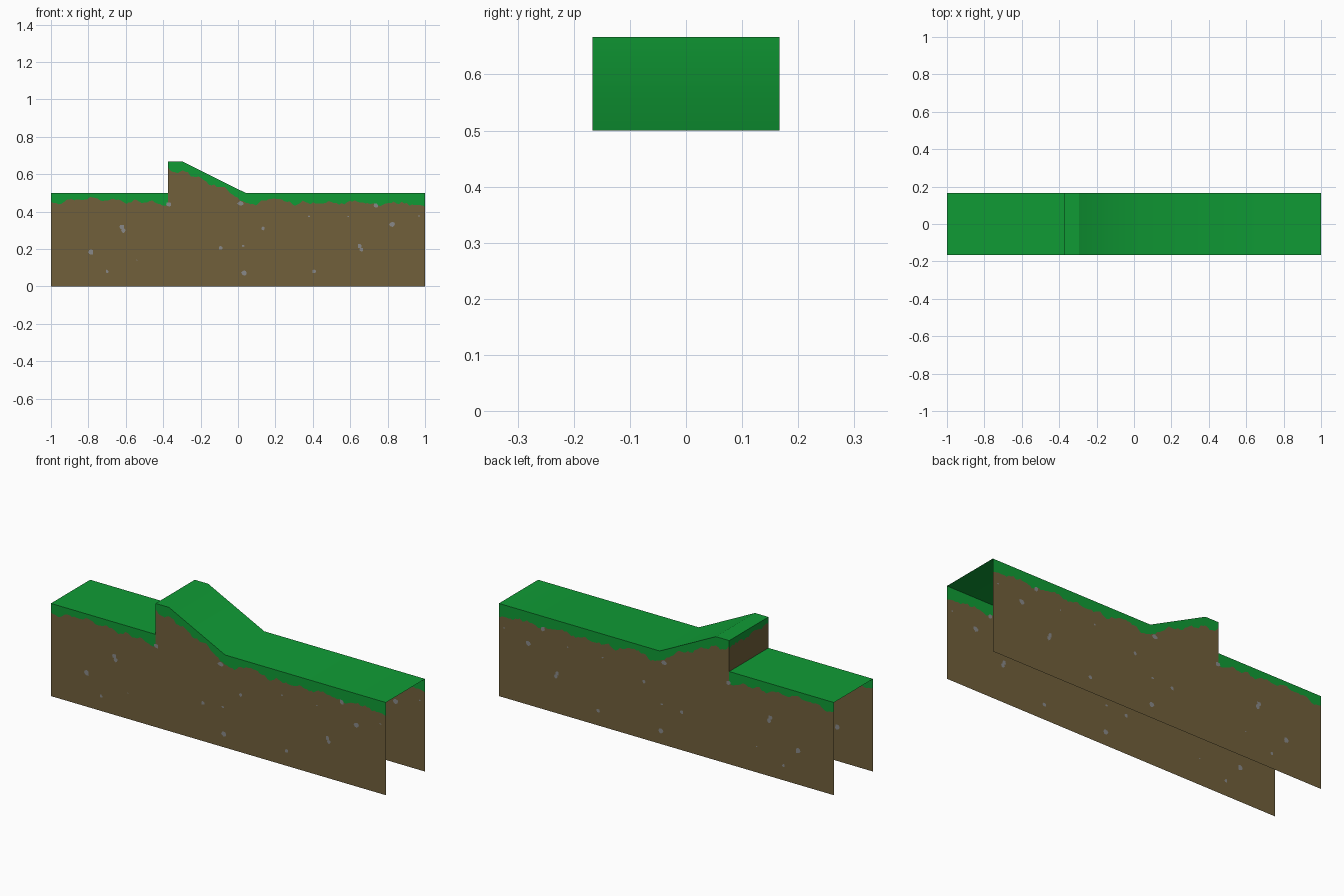
import bpy, bmesh, math, random

if "Cube" in bpy.data.objects:
    bpy.data.objects.remove(bpy.data.objects["Cube"])
random.seed(4)

HALF = 0.167                                   # half depth in y
STEP_X, TOP_X, FOOT_X = -0.375, -0.295, 0.04
LOW, HIGH = 0.5, 0.667


def mat(name, rgb):
    m = bpy.data.materials.new(name)
    m.diffuse_color = (*rgb, 1)
    m.use_nodes = True
    m.node_tree.nodes["Principled BSDF"].inputs["Base Color"].default_value = m.diffuse_color
    return m


EARTH = mat("earth brown", (0.165, 0.117, 0.044))
GRASS = mat("grass green", (0.005, 0.33, 0.036))
STONE = mat("stone grey", (0.25, 0.25, 0.25))


def finish(bm, name, mats):
    me = bpy.data.meshes.new(name)
    bm.to_mesh(me)
    bm.free()
    for m in mats:
        me.materials.append(m)
    ob = bpy.data.objects.new(name, me)
    bpy.context.collection.objects.link(ob)
    return ob


def lerp(pts, x):
    for (x0, z0), (x1, z1) in zip(pts, pts[1:]):
        if x <= x1 + 1e-9:
            return z0 + (z1 - z0) * (x - x0) / (x1 - x0)
    return pts[-1][1]


def columns(pts, breaks, spacing):
    """Stations along a strip, including every profile corner, with a ragged edge height."""
    xs = []
    for a, b in zip(breaks, breaks[1:]):
        n = max(1, round((b - a) / spacing))
        xs += [a + (b - a) * i / n for i in range(n)]
    xs.append(breaks[-1])
    return [(x, lerp(pts, x) + random.uniform(-0.007, 0.007)) for x in xs]


def banded_wall(bm, cols, bottom, top, place, flip):
    """Wall of columns: earth below the ragged edge, grass above it."""
    rows = [[bm.verts.new(place(u, z)) for z in (bottom, e, lerp(top, u))] for u, e in cols]
    for a, b in zip(rows, rows[1:]):
        for k in (0, 1):
            q = [a[k], b[k], b[k + 1], a[k + 1]]
            f = bm.faces.new(q[::-1] if flip else q)
            f.material_index = k


# Ground outline and the lower edge of the grass, left and right of the step
left_top = [(-1, LOW), (STEP_X, LOW)]
right_top = [(STEP_X, HIGH), (TOP_X, HIGH), (FOOT_X, LOW), (1, LOW)]
left_edge = [(-1, .455), (-.96, .443), (-.9, .462), (-.78, .472), (-.7, .455), (-.65, .468),
             (-.6, .445), (-.55, .46), (-.5, .443), (-.46, .455), (-.4, .432), (STEP_X, .44)]
right_edge = [(STEP_X, .635), (-.33, .605), (-.29, .622), (-.25, .59), (-.2, .585), (-.15, .54),
              (-.08, .535), (-.04, .5), (0, .475), (.04, .442), (.08, .433), (.13, .455),
              (.22, .472), (.3, .437), (.35, .456), (.4, .442), (.5, .456), (.55, .437),
              (.6, .455), (.68, .45), (.75, .432), (.8, .45), (.88, .446), (.92, .432), (1, .432)]
left_cols = columns(left_edge, [-1, STEP_X], 0.014)
right_cols = columns(right_edge, [p[0] for p in right_top], 0.014)

# Front and back walls (same pattern on both)
for name, y in (("front_wall", -HALF), ("back_wall", HALF)):
    bm = bmesh.new()
    for cols, top in ((left_cols, left_top), (right_cols, right_top)):
        banded_wall(bm, cols, 0, top, lambda u, z: (u, y, z), y > 0)
    finish(bm, name, [EARTH, GRASS])

# Step face
bm = bmesh.new()
edge = [(-HALF, .635), (-.1, .625), (-.04, .64), (.02, .62), (.09, .635), (HALF, .625)]
banded_wall(bm, columns(edge, [-HALF, HALF], 0.014), LOW, [(-HALF, HIGH), (HALF, HIGH)],
            lambda u, z: (STEP_X, u, z), True)
finish(bm, "step_face", [EARTH, GRASS])

# Grass top: sharp ridge, soft blend at the foot of the slope
bm = bmesh.new()
for pts in (left_top, right_top):
    rows = [[bm.verts.new((x, y, z)) for y in (-HALF, HALF)] for x, z in pts]
    for a, b in zip(rows, rows[1:]):
        f = bm.faces.new((a[0], b[0], b[1], a[1]))
        f.smooth = True
for e in bm.edges:
    if all(abs(v.co.x - TOP_X) < 1e-4 for v in e.verts):
        e.smooth = False
finish(bm, "grass_top", [GRASS])

# Small stones: thin irregular plates set through both walls (x, z, half width, half height)
stones = [(-.786, .182, .014, .016), (-.62, .318, .013, .012), (-.612, .298, .012, .013),
          (-.37, .438, .015, .012), (-.70, .08, .009, .009), (-.54, .14, .004, .003),
          (-.092, .205, .011, .01), (.013, .443, .017, .013), (.027, .216, .009, .005),
          (.032, .073, .014, .015), (.134, .31, .009, .01), (.406, .08, .011, .01),
          (.652, .216, .012, .013), (.66, .197, .011, .012), (.738, .434, .012, .013),
          (.826, .332, .016, .013), (.38, .374, .006, .004), (.588, .374, .005, .003),
          (.968, .376, .006, .004)]
bm = bmesh.new()
for x, z, w, h in stones:
    ring = [(x + w * r * math.cos(a), z + h * r * math.sin(a))
            for a, r in ((math.tau * i / 8, random.uniform(.75, 1.15)) for i in range(8))]
    for y in (-HALF, HALF):
        for side in (-0.001, 0.001):
            vs = [bm.verts.new((px, y + side, pz)) for px, pz in ring]
            bm.faces.new(vs if side < 0 else vs[::-1])
finish(bm, "stones", [STONE])
